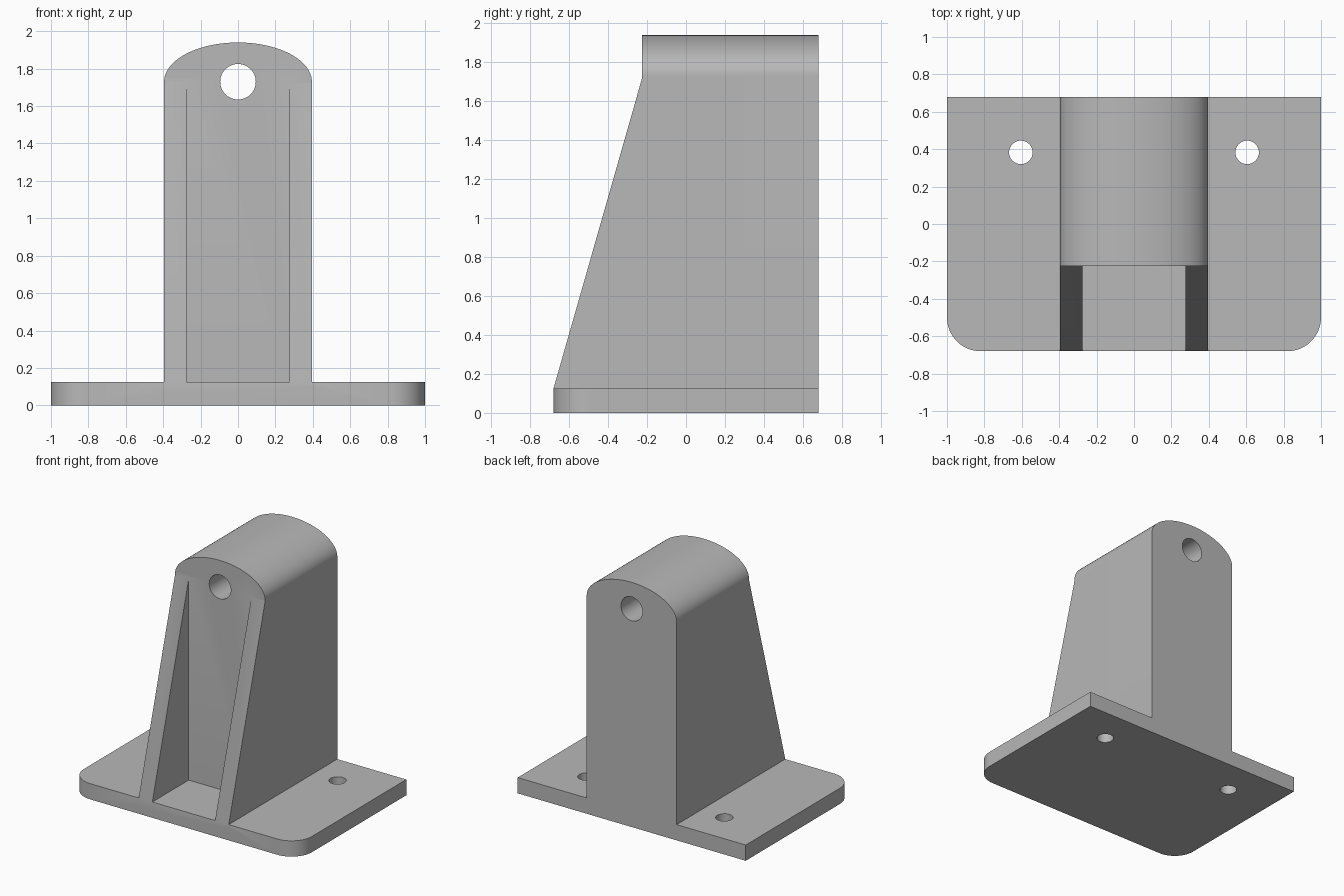
import bpy
import bmesh
from math import sin, cos, pi
from mathutils import Vector

if "Cube" in bpy.data.objects:
    bpy.data.objects.remove(bpy.data.objects["Cube"], do_unlink=True)

grey = bpy.data.materials.new("plain grey")
grey.use_nodes = True
grey.diffuse_color = (0.48, 0.48, 0.48, 1)
grey.node_tree.nodes["Principled BSDF"].inputs["Base Color"].default_value = grey.diffuse_color


def arc(cx, cy, rx, ry, start, end, steps):
    """Points along an elliptical arc."""
    angles = [start + (end - start) * i / steps for i in range(steps + 1)]
    return [(cx + rx * cos(a), cy + ry * sin(a)) for a in angles]


def prism(name, profile, axis, low, high):
    """Extrude a flat outline along the x, y or z axis."""
    place = {"x": lambda u, v: (low, u, v),
             "y": lambda u, v: (u, low, v),
             "z": lambda u, v: (u, v, low)}[axis]
    step = Vector([(high - low) * (axis == a) for a in "xyz"])
    bm = bmesh.new()
    face = bm.faces.new([bm.verts.new(place(u, v)) for u, v in profile])
    extruded = bmesh.ops.extrude_face_region(bm, geom=[face])["geom"]
    bmesh.ops.translate(bm, vec=step, verts=[g for g in extruded if isinstance(g, bmesh.types.BMVert)])
    bmesh.ops.recalc_face_normals(bm, faces=bm.faces)
    mesh = bpy.data.meshes.new(name)
    bm.to_mesh(mesh)
    bm.free()
    mesh.materials.append(grey)
    ob = bpy.data.objects.new(name, mesh)
    bpy.context.collection.objects.link(ob)
    return ob


def combine(target, tool, operation):
    """Apply a boolean and discard the tool."""
    mod = target.modifiers.new(operation, "BOOLEAN")
    mod.operation, mod.object, mod.solver = operation, tool, "EXACT"
    bpy.context.view_layer.objects.active = target
    bpy.ops.object.modifier_apply(modifier=mod.name)
    bpy.data.objects.remove(tool, do_unlink=True)


half_depth, base_top, body_front = 0.68, 0.125, -0.225
half_width, rib_inner, shoulder = 0.395, 0.275, 1.73
corner = 0.18

# Base plate with rounded front corners
bracket = prism("bracket", [(1, half_depth), (-1, half_depth)]
                + arc(corner - 1, corner - half_depth, corner, corner, pi, 1.5 * pi, 16)
                + arc(1 - corner, corner - half_depth, corner, corner, 1.5 * pi, 2 * pi, 16),
                "z", 0, base_top)

# Upright block with an elliptical crown
body = prism("upright", [(-half_width, 0.06), (half_width, 0.06)]
             + arc(0, shoulder, half_width, 0.21, 0, pi, 48),
             "y", body_front, half_depth)
combine(bracket, body, "UNION")

# Sloping side ribs
rib_outline = [(0, 0.06), (-half_depth, 0.06), (-half_depth, base_top),
               (body_front, shoulder - 0.01), (0, shoulder - 0.01)]
for side in (-1, 1):
    rib = prism("rib", rib_outline, "x", side * rib_inner, side * half_width)
    combine(bracket, rib, "UNION")

# Pivot hole through the upright
combine(bracket, prism("pivot_hole", arc(0, shoulder, 0.095, 0.095, 0, 2 * pi, 40)[:-1], "y", -1, 1), "DIFFERENCE")

# Mounting holes through the base
for side in (-1, 1):
    hole = prism("mounting_hole", arc(side * 0.605, 0.383, 0.063, 0.063, 0, 2 * pi, 32)[:-1], "z", -1, 1)
    combine(bracket, hole, "DIFFERENCE")

bpy.ops.object.select_all(action="DESELECT")
bracket.select_set(True)
bpy.context.view_layer.objects.active = bracket
bpy.ops.object.shade_smooth_by_angle(angle=pi / 7)
